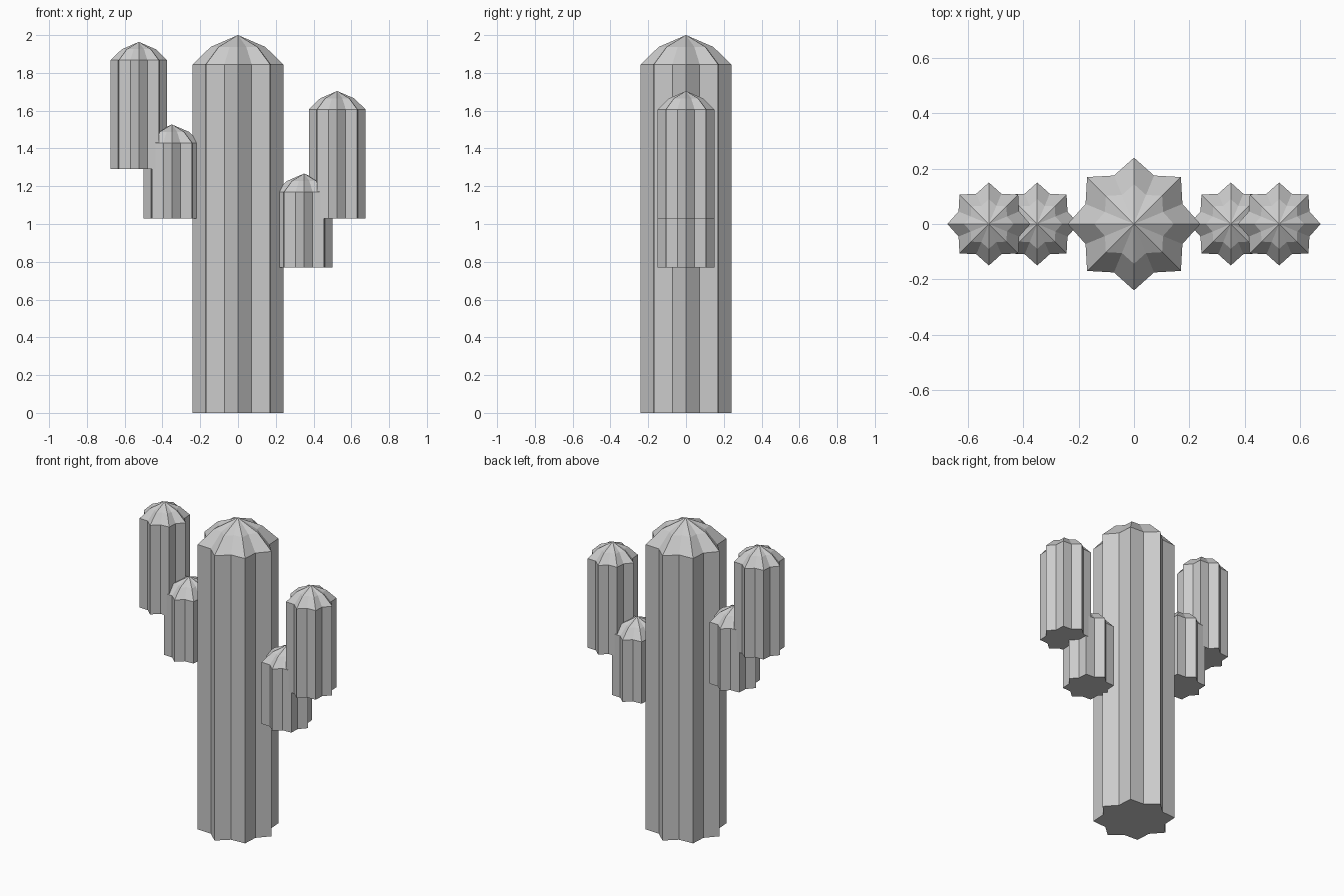
import bpy
import bmesh
from math import cos, sin, pi

cube = bpy.data.objects.get("Cube")
if cube:
    bpy.data.objects.remove(cube, do_unlink=True)

# One plain grey for the whole plant
grey = bpy.data.materials.new("plain_grey")
grey.use_nodes = True
colour = (0.6, 0.6, 0.6, 1)
grey.diffuse_color = colour
grey.node_tree.nodes["Principled BSDF"].inputs["Base Color"].default_value = colour

RIBS = 8
VALLEY = 0.79        # valley radius relative to rib radius


def ribbed_column(name, x, radius, bottom, shoulder, apex):
    """Star-section column with a two-step faceted dome."""
    bm = bmesh.new()
    count = RIBS * 2
    rise = apex - shoulder
    levels = [(1, bottom), (1, shoulder), (0.6, shoulder + rise * 0.6)]
    rings = []
    for scale, z in levels:
        ring = []
        for i in range(count):
            r = radius * scale * (VALLEY if i % 2 else 1)
            a = 2 * pi * i / count
            ring.append(bm.verts.new((r * cos(a), r * sin(a), z)))
        rings.append(ring)
    tip = bm.verts.new((0, 0, apex))
    bm.faces.new(rings[0][::-1])
    for i in range(count):
        j = (i + 1) % count
        for low, high in zip(rings, rings[1:]):
            bm.faces.new((low[i], low[j], high[j], high[i]))
        bm.faces.new((rings[-1][i], rings[-1][j], tip))
    mesh = bpy.data.meshes.new(name)
    bm.to_mesh(mesh)
    bm.free()
    mesh.materials.append(grey)
    obj = bpy.data.objects.new(name, mesh)
    obj.location.x = x
    bpy.context.collection.objects.link(obj)


# Trunk
ribbed_column("trunk", 0, 0.24, 0, 1.845, 2.0)

# Each arm is a short inner lobe and a taller outer lobe
for side, sign, base in (("left", 1, 0.77), ("right", -1, 1.03)):
    ribbed_column(side + "_inner_arm", sign * 0.35, 0.15,
                  base, base + 0.4, base + 0.497)
    ribbed_column(side + "_outer_arm", sign * 0.525, 0.15,
                  base + 0.26, base + 0.837, base + 0.934)
